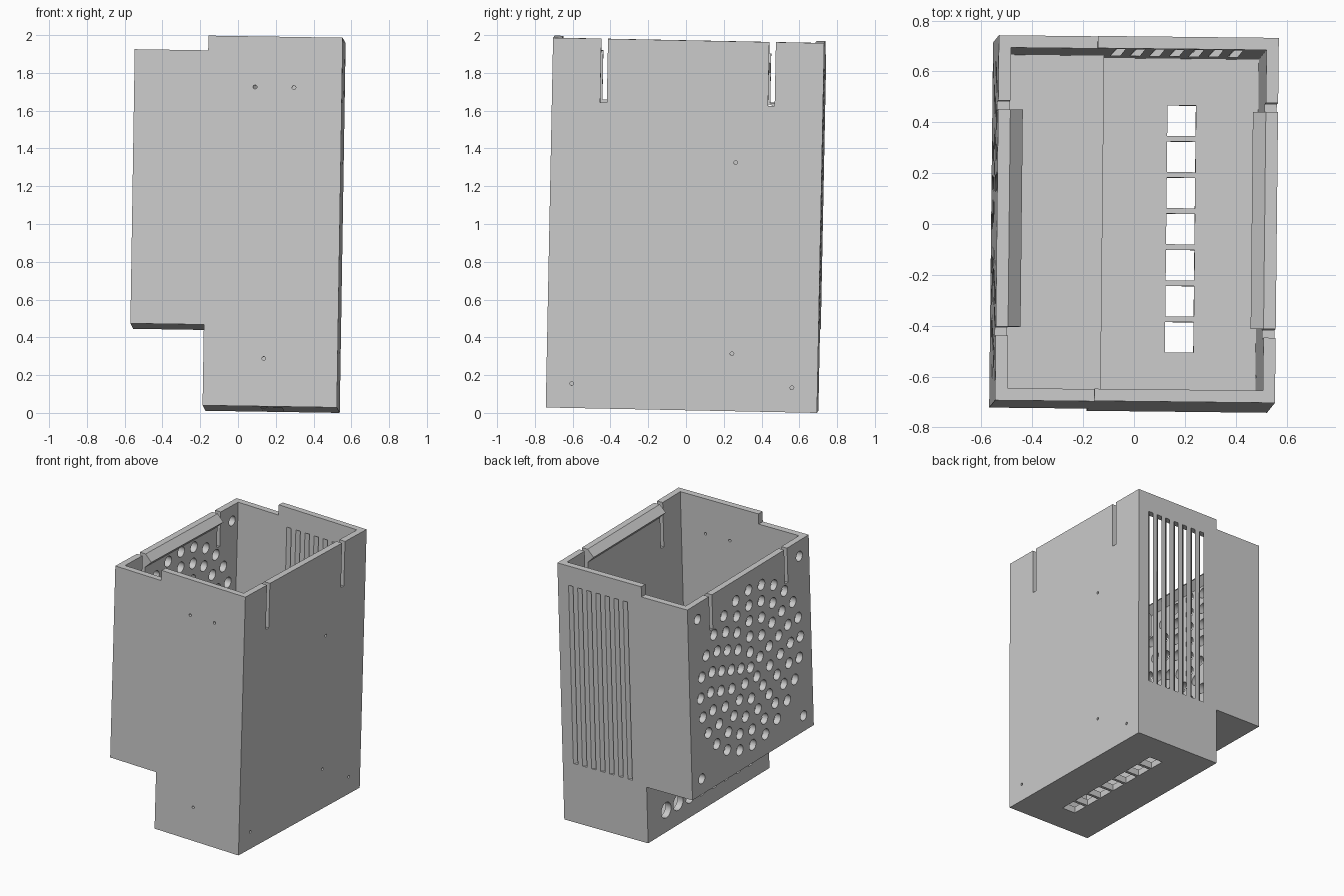
import bpy, bmesh, math
from mathutils import Matrix, Vector

if "Cube" in bpy.data.objects:
    bpy.data.objects.remove(bpy.data.objects["Cube"])

W, D, H, T = 0.55, 0.718, 1.958, 0.048     # half width, half depth, height, wall
STEP, LOW, TOP = -0.161, 0.428, 1.88       # step position, overhang floor, lowered rim

grey = bpy.data.materials.new("light grey")
grey.diffuse_color = (0.6, 0.6, 0.6, 1)
grey.use_nodes = True
grey.node_tree.nodes["Principled BSDF"].inputs["Base Color"].default_value = grey.diffuse_color


def prism(bm, pts, offset):
    """Closed solid swept from a planar outline along an offset vector."""
    a = [bm.verts.new(p) for p in pts]
    b = [bm.verts.new(Vector(p) + Vector(offset)) for p in pts]
    n = len(a)
    bm.faces.new(a)
    bm.faces.new(b[::-1])
    for i in range(n):
        bm.faces.new((a[i], b[i], b[(i + 1) % n], a[(i + 1) % n]))


def box(bm, x0, x1, y0, y1, z0, z1):
    prism(bm, [(x0, y0, z0), (x1, y0, z0), (x1, y1, z0), (x0, y1, z0)], (0, 0, z1 - z0))


def hole(bm, axis, centre, r, sides=24):
    """Round cutter running along x or y through one wall."""
    pts = []
    for i in range(sides):
        u, v = r * math.cos(math.tau * i / sides), r * math.sin(math.tau * i / sides)
        d = (-0.05, u, v) if axis == "x" else (u, -0.05, v)
        pts.append(Vector(centre) + Vector(d))
    prism(bm, pts, (0.1, 0, 0) if axis == "x" else (0, 0.1, 0))


def make(name, bm):
    bmesh.ops.recalc_face_normals(bm, faces=bm.faces)
    me = bpy.data.meshes.new(name)
    bm.to_mesh(me)
    bm.free()
    me.materials.append(grey)
    ob = bpy.data.objects.new(name, me)
    bpy.context.collection.objects.link(ob)
    return ob


def xz(points, y):
    return [(x, y, z) for x, z in points]


# stepped outer body
bm = bmesh.new()
prism(bm, xz([(STEP, 0), (W, 0), (W, H), (STEP, H), (STEP, TOP),
              (-W, TOP), (-W, LOW), (STEP, LOW)], -D), (0, 2 * D, 0))
shell = make("case_shell", bm)
cutters = []

# hollow inside, open at the top
bm = bmesh.new()
prism(bm, xz([(STEP + T, T), (W - T, T), (W - T, H + 0.2), (T - W, H + 0.2),
              (T - W, LOW + T), (STEP + T, LOW + T)], T - D), (0, 2 * (D - T), 0))
cutters.append(make("cavity_cutter", bm))

# slits that free the clip tabs on both side walls
bm = bmesh.new()
for s in (-1, 1):
    for k in (-1, 1):
        xs = sorted((s * (W - T - 0.02), s * (W + 0.05)))
        ys = sorted((k * 0.427, k * 0.462))
        box(bm, *xs, *ys, 1.62, H + 0.1)
cutters.append(make("slit_cutter", bm))

# fan grille rings, fan screw holes and lower vent holes on the left
bm = bmesh.new()
mid = (LOW + TOP) / 2
wall_x = -W + T / 2
for ring, count in enumerate((1, 5, 10, 15, 20, 24)):
    r = 0.118 * ring
    for i in range(count):
        a = math.tau * i / count
        hole(bm, "x", (wall_x, r * math.sin(a), mid + r * math.cos(a)), 0.04)
for sy in (-1, 1):
    for sz in (-1, 1):
        hole(bm, "x", (wall_x, sy * 0.602, mid + sz * 0.608), 0.037)
for i in range(8):
    hole(bm, "x", (STEP + T / 2, (i - 3.5) * 0.142, 0.165), 0.058)
cutters.append(make("grille_cutter", bm))

# small screw holes, floor vents and slanted rear louvres
bm = bmesh.new()
for x, z in ((0.09, 1.69), (0.296, 1.69), (0.159, 0.253)):
    hole(bm, "y", (x, -D + T / 2, z), 0.01, 16)
for y, z in ((0.262, 1.316), (0.262, 0.304), (-0.583, 0.13), (0.583, 0.13)):
    hole(bm, "x", (W - T / 2, y, z), 0.01, 16)
for i in range(7):
    y = (i - 3) * 0.142
    box(bm, 0.145, 0.257, y - 0.06, y + 0.06, -0.05, T + 0.05)
    x = -0.0405 + i * 0.077 + 0.02
    prism(bm, [(x, D + 0.02, 0.45), (x + 0.038, D + 0.02, 0.45),
               (x + 0.038, D + 0.02, 1.81), (x, D + 0.02, 1.81)],
          (-T - 0.04, -T - 0.04, 0))
cutters.append(make("vent_cutter", bm))

for c in cutters:
    c.hide_render = True
    m = shell.modifiers.new(c.name, "BOOLEAN")
    m.operation, m.solver, m.object = "DIFFERENCE", "EXACT", c
bpy.context.view_layer.update()
baked = bpy.data.meshes.new_from_object(
    shell.evaluated_get(bpy.context.evaluated_depsgraph_get()))
shell.modifiers.clear()
shell.data = baked
for c in cutters:
    bpy.data.objects.remove(c)

# wedge-shaped snap lips inside the two tabs
parts = [shell]
for name, s, top in (("left_clip_lip", -1, TOP), ("right_clip_lip", 1, H)):
    bm = bmesh.new()
    e = W - T
    prism(bm, xz([(s * (e + 0.01), top), (s * e, top), (s * (e - 0.05), top - 0.05),
                  (s * e, top - 0.1), (s * (e + 0.01), top - 0.1)], -0.427), (0, 0.854, 0))
    parts.append(make(name, bm))

# slight lean of the whole case, then centre it on the ground
rot = (Matrix.Rotation(-0.011, 4, "Z") @ Matrix.Rotation(0.0157, 4, "Y")
       @ Matrix.Rotation(-0.02, 4, "X"))
for p in parts:
    p.data.transform(rot)
vs = [v.co for v in shell.data.vertices]
lo = [min(v[i] for v in vs) for i in range(3)]
hi = [max(v[i] for v in vs) for i in range(3)]
shift = Matrix.Translation((-(lo[0] + hi[0]) / 2, -(lo[1] + hi[1]) / 2, -lo[2]))
for p in parts:
    p.data.transform(shift)
    bpy.ops.object.select_all(action="DESELECT")
    p.select_set(True)
    bpy.context.view_layer.objects.active = p
    bpy.ops.object.shade_smooth_by_angle(angle=math.radians(30))
